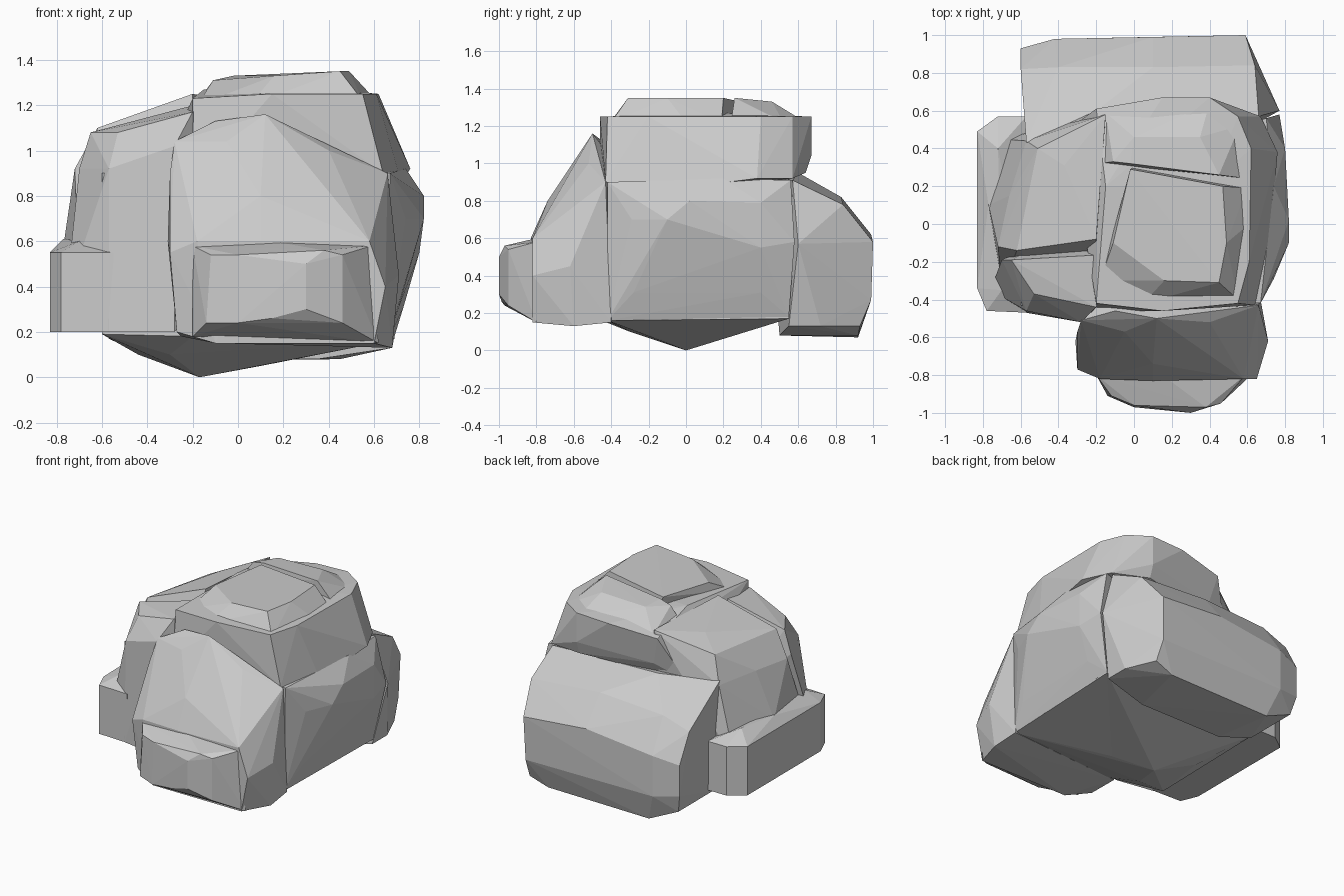
import bpy, bmesh


def hull(name, pts):
    """Faceted convex chunk from a few corner points."""
    bm = bmesh.new()
    for p in pts:
        bm.verts.new(p)
    r = bmesh.ops.convex_hull(bm, input=bm.verts)
    junk = [v for v in bm.verts if not v.link_faces]
    bmesh.ops.delete(bm, geom=junk, context='VERTS')
    bmesh.ops.recalc_face_normals(bm, faces=bm.faces)
    me = bpy.data.meshes.new(name)
    bm.to_mesh(me)
    bm.free()
    ob = bpy.data.objects.new(name, me)
    bpy.context.collection.objects.link(ob)
    return ob


# central core tapering to the foot
core = hull("boulder", [
    (-.17, 0, 0), (-.44, .1, .1), (.1, -.1, .05), (.3, .25, .1), (-.3, -.3, .1),
    (-.6, -.42, .19), (-.2, -.5, .18), (.66, -.42, .16), (.69, .55, .17), (-.58, .5, .19),
    (-.6, -.43, .9), (.62, -.42, .9), (.68, .5, .9), (-.53, .42, .9)])

parts = []

# tall crown block
parts.append(hull("crown", [
    (-.2, -.46, .85), (.64, -.43, .9), (.72, -.1, .86), (.76, .38, .92), (.67, .57, .92), (-.35, .5, .9),
    (-.15, .58, 1.0), (.4, .64, .95), (.4, .67, 1.04),
    (-.2, -.42, 1.23), (.15, -.46, 1.25), (.55, -.42, 1.25), (.61, -.2, 1.25), (.62, .4, 1.25),
    (.55, .57, 1.25), (.4, .67, 1.25), (.15, .67, 1.24), (-.2, .61, 1.2), (-.15, .2, 1.27), (.4, .2, 1.27)]))

# two thin caps on the crown with a crack between them
parts.append(hull("front_cap", [
    (-.18, -.3, 1.2), (.05, -.42, 1.2), (.55, -.4, 1.22), (.61, 0, 1.22), (.6, .19, 1.22), (0, .3, 1.22),
    (-.11, -.1, 1.31), (-.02, .29, 1.33), (.16, -.3, 1.33), (.45, -.31, 1.35), (.49, -.1, 1.35),
    (.47, .2, 1.35)]))
parts.append(hull("rear_cap", [
    (-.19, .32, 1.2), (-.15, .59, 1.2), (.4, .64, 1.22), (.56, .52, 1.22), (.6, .24, 1.22),
    (-.11, .33, 1.31), (-.02, .32, 1.33), (.45, .26, 1.35), (.35, .46, 1.33), (0, .46, 1.32)]))

# left shoulder, higher rear slab and slightly lower front slab
parts.append(hull("left_shoulder", [
    (-.7, -.35, .4), (-.76, .13, .4), (-.7, .45, .4), (-.2, .5, .4), (-.2, -.4, .4),
    (-.77, .1, .58), (-.72, -.12, .92), (-.66, .15, .92), (-.57, .44, .9),
    (-.62, -.14, 1.1), (-.51, .4, 1.09), (-.37, .31, 1.18), (-.2, -.08, 1.25), (-.15, .58, 1.24)]))
parts.append(hull("front_shoulder", [
    (-.57, -.47, .2), (-.28, -.52, .2), (-.76, -.35, .35), (-.57, -.46, .92), (-.72, -.3, .6),
    (-.7, -.19, .92), (-.28, -.52, 1.02), (-.65, -.19, 1.08), (-.53, -.37, 1.08), (-.2, -.44, 1.17),
    (-.12, -.16, 1.22), (-.2, -.45, .3), (-.3, 0, .5)]))

# low left ledge
parts.append(hull("left_ledge", [
    (x, y, z) for z in (.2, .55) for x, y in
    ((-.78, -.46), (-.83, -.34), (-.83, .49), (-.72, .57), (-.57, .57), (-.55, -.47))]
    + [(-.72, .4, .62), (-.77, .1, .61), (-.7, -.35, .6)]))

# rear block
parts.append(hull("rear_block", [
    (-.3, .5, .08), (.35, .5, .08), (.45, .92, .08), (-.35, .92, .07), (-.57, .5, .17), (-.57, .9, .17),
    (.68, .55, .13), (.68, .72, .13), (.59, .93, .13), (.58, .99, .27), (-.42, .98, .27), (-.6, .93, .3),
    (.77, .6, .57), (.59, 1, .58), (.1, .99, .62), (-.42, .98, .56), (-.6, .93, .52), (-.6, .82, .72),
    (.64, .84, .78), (.1, .83, .82), (-.4, .83, .79), (.66, .57, .91), (-.2, .6, .95), (-.57, .43, .93)]))

# right bulge
parts.append(hull("right_bulge", [
    (.66, -.42, .16), (.69, .55, .18), (.5, -.3, .2), (.5, .5, .2), (.71, -.28, .31), (.73, .4, .31),
    (.74, -.29, .7), (.82, -.1, .7), (.82, .02, .8), (.8, .4, .79), (.8, .4, .55), (.77, .58, .58),
    (.67, -.42, .9), (.68, -.28, .9), (.74, .2, .92), (.7, .56, .91), (.5, .5, .9), (.5, -.4, .9)]))

# sloping front face
parts.append(hull("front_face", [
    (-.25, -.5, .18), (-.27, -.75, .2), (-.1, -.82, .15), (.6, -.82, .15), (.68, -.6, .13), (.67, -.4, .15),
    (-.31, -.62, .6), (-.3, -.77, .55), (-.18, -.82, .6), (.1, -.83, .6), (.58, -.82, .6), (.65, -.82, .4),
    (.71, -.62, .45), (.66, -.43, .9), (-.3, -.57, .9), (-.28, -.51, 1.04), (.1, -.74, .8),
    (-.05, -.57, 1.04), (.15, -.57, 1.04), (-.1, -.46, 1.13), (.12, -.5, 1.16), (.4, -.52, 1.0),
    (.3, -.3, .9), (-.2, -.3, .9)]))

# blunt snout at the foot of the face
parts.append(hull("front_snout", [
    (-.2, -.8, .18), (.62, -.8, .15), (-.2, -.8, .58), (.59, -.8, .58), (.15, -.8, .6),
    (-.14, -.91, .24), (0, -.97, .24), (.15, -.985, .26), (.46, -.95, .24), (-.12, -.91, .54),
    (0, -.96, .54), (.15, -.97, .53), (.3, -1, .5), (.3, -1, .3), (.38, -.97, .56), (.46, -.95, .54)]))

# fuse the chunks into one faceted rock
bpy.context.view_layer.objects.active = core
for p in parts:
    m = core.modifiers.new("fuse", 'BOOLEAN')
    m.operation = 'UNION'
    m.solver = 'EXACT'
    m.object = p
    bpy.ops.object.modifier_apply(modifier=m.name)
    bpy.data.objects.remove(p, do_unlink=True)
